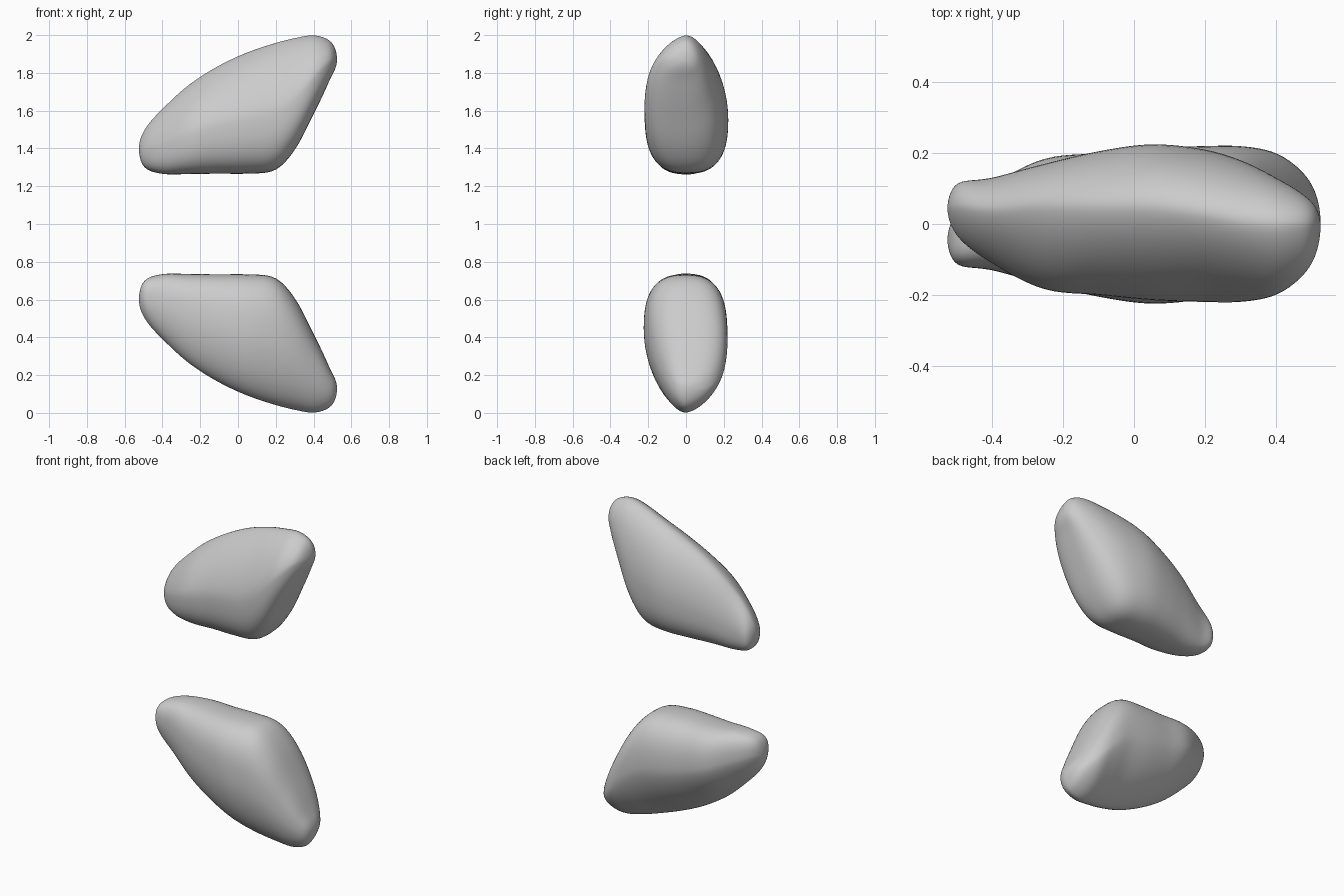
import bpy, bmesh, math

if "Cube" in bpy.data.objects:
    bpy.data.objects.remove(bpy.data.objects["Cube"])

# Profile stations along x: top and bottom outline, back and front extent, ridge line
X = [-.525, -.5, -.4, -.25, -.1, .05, .2, .3, .4, .48, .51, .525]
TOP = [1.4, 1.49, 1.61, 1.745, 1.84, 1.91, 1.96, 1.985, 2.0, 1.975, 1.94, 1.87]
BOTTOM = [1.4, 1.305, 1.265, 1.264, 1.266, 1.266, 1.285, 1.39, 1.58, 1.75, 1.81, 1.87]
BACK = [.045, .112, .13, .17, .205, .225, .21, .18, .13, .08, .05, -.005]
FRONT = [.045, -.03, -.11, -.185, -.2, -.215, -.22, -.22, -.2, -.14, -.09, -.005]
RIDGE = [.045, .05, .04, .05, .05, .05, .03, .01, 0, 0, 0, -.005]
HALF = .525
T = [math.acos(max(-1, min(1, -x / HALF))) for x in X]


def sample(tab, t):
    """Smooth interpolation; the angular parameter rounds the ends."""
    i = max(k for k in range(len(T) - 1) if T[k] <= t + 1e-9)

    def slope(k):
        a, b = max(k - 1, 0), min(k + 1, len(T) - 1)
        return (tab[b] - tab[a]) / (T[b] - T[a])
    h = T[i + 1] - T[i]
    s = (t - T[i]) / h
    return (tab[i] * (2*s**3 - 3*s*s + 1) + tab[i+1] * (3*s*s - 2*s**3)
            + h * (slope(i) * (s**3 - 2*s*s + s) + slope(i+1) * (s**3 - s*s)))


def section_point(t, a):
    top, bot, back, front, ridge = (sample(c, t) for c in (TOP, BOTTOM, BACK, FRONT, RIDGE))
    c, s = math.cos(a), math.sin(a)
    upper, rear = s >= 0, c >= 0
    n = (1.85 if rear else 1.55) if upper else 2.6
    u, v = abs(c) ** (2 / n), abs(s) ** (2 / n)
    mid = bot + .45 * (top - bot)
    base = ridge if upper else (back + front) / 2
    y = base + ((back if rear else front) - base) * u
    z = mid + ((top if upper else bot) - mid) * v
    return (-HALF * math.cos(t), y, z)


def make_stone(name, flipped):
    bm = bmesh.new()
    rows, sides = 64, 64
    rings = []
    for i in range(1, rows):
        t = math.pi * i / rows
        rings.append([bm.verts.new(section_point(t, 2 * math.pi * j / sides))
                      for j in range(sides)])
    ends = [bm.verts.new(section_point(t, 0)) for t in (0, math.pi)]
    for j in range(sides):
        k = (j + 1) % sides
        for a, b in zip(rings, rings[1:]):
            bm.faces.new((a[j], a[k], b[k], b[j]))
        bm.faces.new((ends[0], rings[0][k], rings[0][j]))
        bm.faces.new((ends[1], rings[-1][j], rings[-1][k]))
    # The lower stone is the upper one turned half way round the x axis
    if flipped:
        for v in bm.verts:
            v.co.y, v.co.z = -v.co.y, 2 - v.co.z
    bmesh.ops.recalc_face_normals(bm, faces=bm.faces)
    for f in bm.faces:
        f.smooth = True
    me = bpy.data.meshes.new(name)
    bm.to_mesh(me)
    bm.free()
    ob = bpy.data.objects.new(name, me)
    bpy.context.collection.objects.link(ob)
    m = ob.modifiers.new("soften", 'SMOOTH')
    m.factor, m.iterations = .5, 6


make_stone("upper_stone", False)
make_stone("lower_stone", True)
